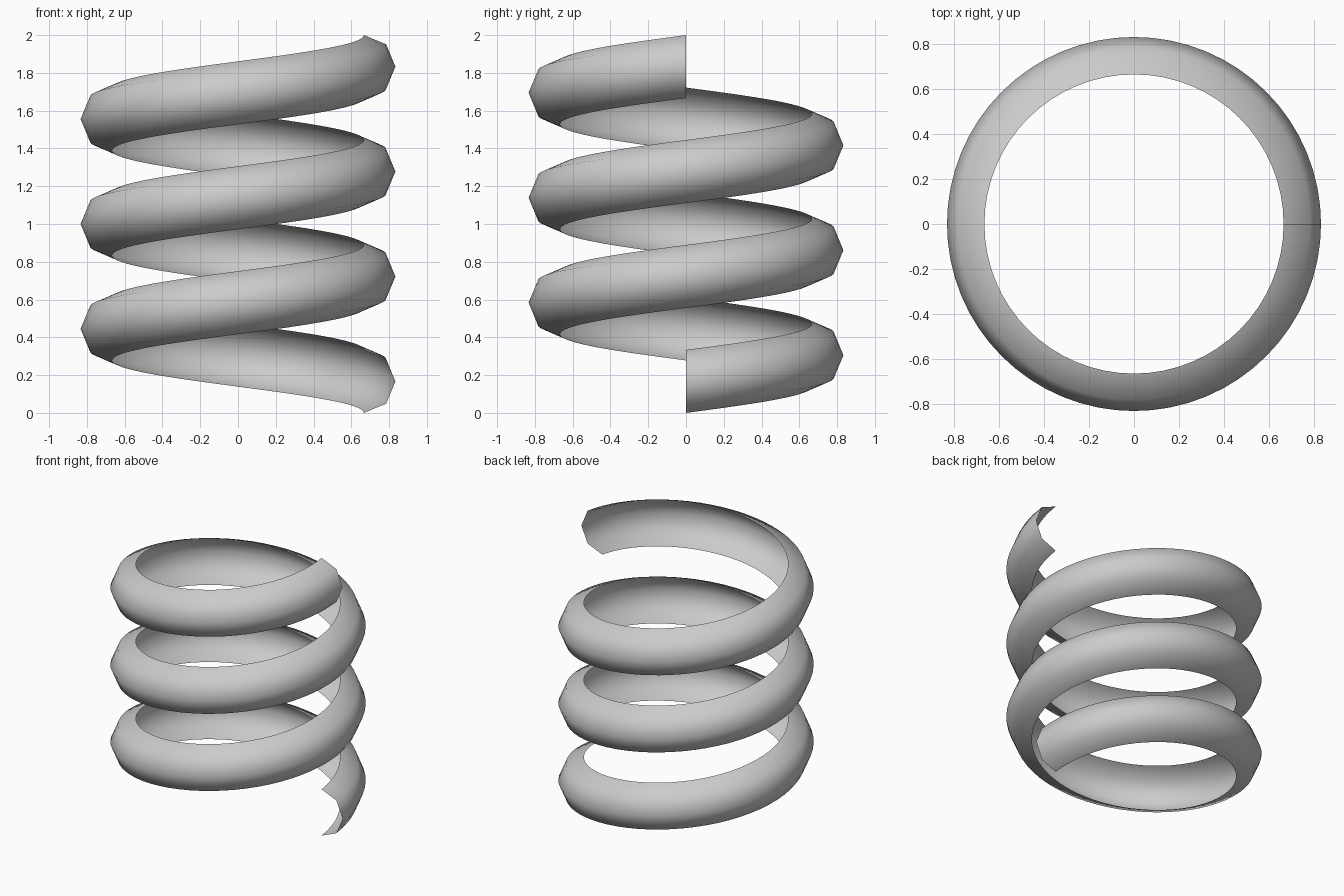
import bpy
import math

if "Cube" in bpy.data.objects:
    bpy.data.objects.remove(bpy.data.objects["Cube"])

COIL_R, TUBE_R = 2 / 3, 1 / 6      # helix radius, half-round profile radius
TURNS, STEPS = 3, 64               # turns, steps per turn
RISE = 2 - 2 * TUBE_R              # total climb of the profile centre

# half-octagon cross-section, open on the inner side: (radius, height)
profile = [(COIL_R + TUBE_R * math.cos(a), TUBE_R + TUBE_R * math.sin(a))
           for a in (math.radians(d) for d in (-90, -45, 0, 45, 90))]

# sweep the section anticlockwise up the helix
total, n = TURNS * STEPS, len(profile)
verts, faces = [], []
for i in range(total + 1):
    ang = 2 * math.pi * i / STEPS
    lift = RISE * i / total
    verts += [(r * math.cos(ang), r * math.sin(ang), z + lift) for r, z in profile]
for i in range(total):
    for j in range(n - 1):
        a, b = i * n + j, (i + 1) * n + j
        faces.append((a, b, b + 1, a + 1))

# coil spring strip
mesh = bpy.data.meshes.new("spiral_coil")
mesh.from_pydata(verts, [], faces)
mesh.polygons.foreach_set("use_smooth", [True] * len(mesh.polygons))
mesh.update()
coil = bpy.data.objects.new("spiral_coil", mesh)
bpy.context.collection.objects.link(coil)
